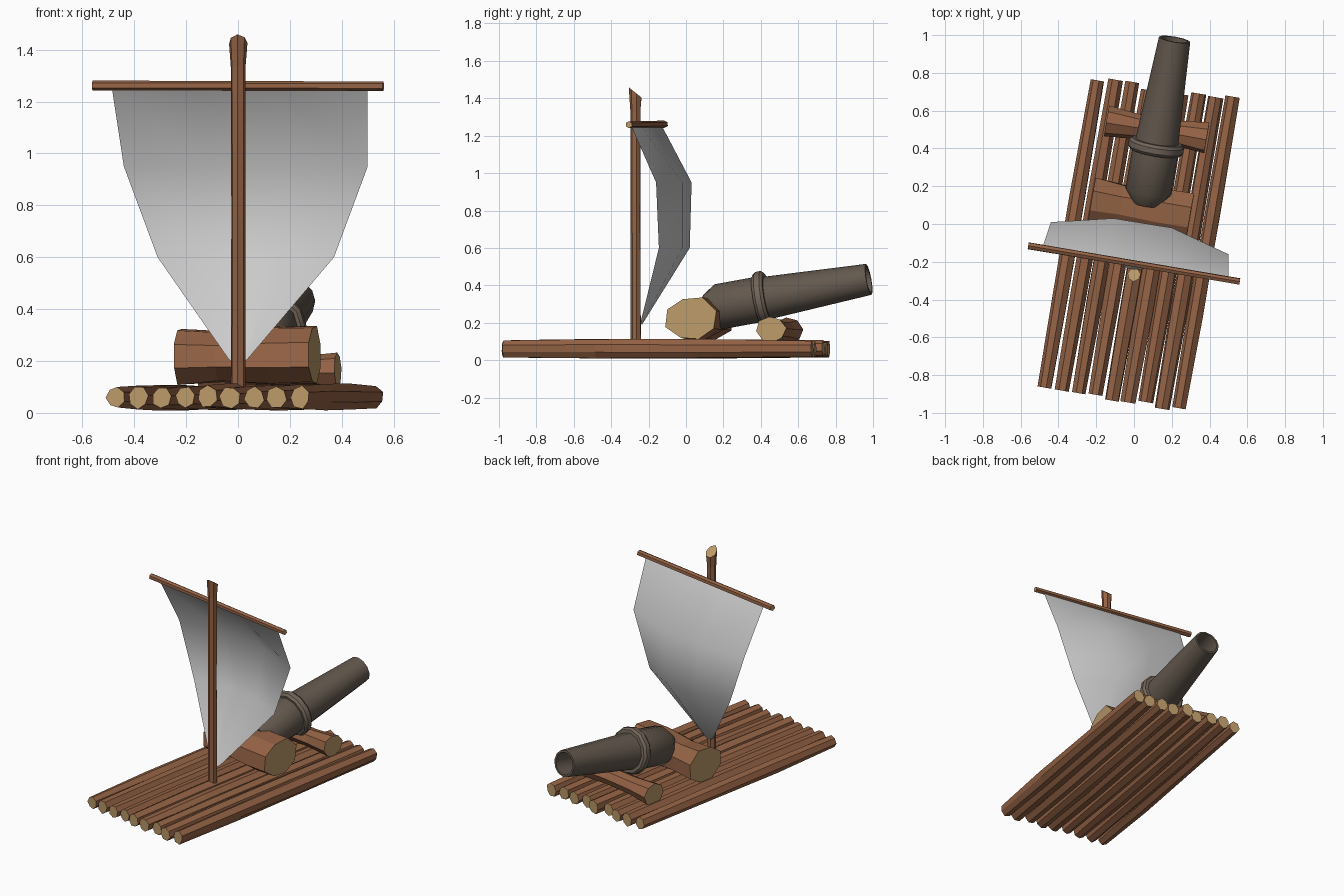
import bpy, bmesh, math, random
from mathutils import Vector

if "Cube" in bpy.data.objects:
    bpy.data.objects.remove(bpy.data.objects["Cube"])

random.seed(7)


def material(name, rgb):
    m = bpy.data.materials.new(name)
    m.diffuse_color = (*rgb, 1)
    m.use_nodes = True
    m.node_tree.nodes["Principled BSDF"].inputs["Base Color"].default_value = m.diffuse_color
    return m


BARK = material("bark", (0.30, 0.125, 0.06))
CUT = material("cut_wood", (0.50, 0.32, 0.14))
IRON = material("iron", (0.125, 0.098, 0.075))

U = Vector((0.985, -0.17, 0))   # across the raft
V = Vector((0.17, 0.985, 0))    # along the raft


def finish(bm, name, mats=()):
    bmesh.ops.recalc_face_normals(bm, faces=bm.faces)
    me = bpy.data.meshes.new(name)
    bm.to_mesh(me)
    bm.free()
    for m in mats:
        me.materials.append(m)
    ob = bpy.data.objects.new(name, me)
    bpy.context.collection.objects.link(ob)
    return ob


def skin(bm, rings):
    n = len(rings[0])
    for a, b in zip(rings, rings[1:]):
        for i in range(n):
            j = (i + 1) % n
            bm.faces.new((a[i], a[j], b[j], b[i]))


def frame(p0, p1):
    d = (p1 - p0).normalized()
    ref = Vector((0, 1, 0)) if abs(d.z) > 0.9 else Vector((0, 0, 1))
    side = d.cross(ref).normalized()
    return d, side, side.cross(d)


def log(name, p0, p1, radii, sides=7, jitter=0.1, wide=1.0, tall=1.0, slant=0.0):
    """Rough hewn log: (t, radius) stations, lighter sawn ends."""
    p0, p1 = Vector(p0), Vector(p1)
    d, side, up = frame(p0, p1)
    bm = bmesh.new()
    phase = random.uniform(0, 6.28)
    base = [1 + random.uniform(-jitter, jitter) for _ in range(sides)]
    rings = []
    for t, r in radii:
        ring = []
        for i in range(sides):
            a = phase + math.tau * i / sides
            k = r * base[i] * (1 + random.uniform(-jitter, jitter) * 0.7)
            off = side * math.cos(a) * k * wide + up * math.sin(a) * k * tall
            if t == 1:
                off += d * off.dot(up) * slant
            ring.append(bm.verts.new(p0.lerp(p1, t) + off))
        rings.append(ring)
    skin(bm, rings)
    for ring in (rings[0], rings[-1]):
        bm.faces.new(ring).material_index = 1
    return finish(bm, name, (BARK, CUT))


def lathe(name, start, d, profile, sides, mats, closed=False):
    """Turned part: (distance, radius) profile around an axis."""
    start = Vector(start)
    d, side, up = frame(start, start + d)
    bm = bmesh.new()
    rings = [[bm.verts.new(start + d * s + (side * math.cos(math.tau * i / sides)
              + up * math.sin(math.tau * i / sides)) * r) for i in range(sides)]
             for s, r in profile]
    if closed:
        skin(bm, rings + rings[:1])
    else:
        skin(bm, rings)
        bm.faces.new(rings[0])
        bm.faces.new(rings[-1])
    return finish(bm, name, mats)


def smooth(ob, angle):
    bpy.ops.object.select_all(action='DESELECT')
    ob.select_set(True)
    bpy.context.view_layer.objects.active = ob
    bpy.ops.object.shade_smooth_by_angle(angle=math.radians(angle))


# Deck of nine logs
for k in range(9):
    u = -0.318 + 0.09 * k
    v0 = -0.93 + random.uniform(-0.012, 0.012)
    v1 = 0.735 + random.uniform(-0.025, 0.02)
    up = Vector((0, 0, 0.06))
    log(f"deck_log_{k + 1}", U * u + V * v0 + up, U * u + V * v1 + up,
        [(0, 0.041), (0.3, 0.047), (0.62, 0.047), (1, 0.041)], 7, 0.09, 0.95, 1.04)

# Two cross logs carrying the cannon, dipped in the middle
log("rear_cradle_log", (-0.225, 0.115, 0.212), (0.295, 0.025, 0.22),
    [(0, 0.125), (0.3, 0.115), (0.7, 0.13), (1, 0.128)], 8, 0.06, 1.1, 0.95)
log("front_cradle_log", (-0.145, 0.545, 0.155), (0.385, 0.455, 0.163),
    [(0, 0.076), (0.3, 0.062), (0.68, 0.06), (1, 0.074)], 8, 0.06, 1.05, 0.95)

# Mast with flared, slanted top, and the yard behind it
log("mast", (0, -0.268, 0.08), (0, -0.27, 1.43),
    [(0, 0.03), (0.5, 0.028), (0.93, 0.029), (1, 0.036)], 7, 0.06, slant=-0.8)
log("yard", (-0.56, -0.115, 1.262), (0.56, -0.305, 1.26),
    [(0, 0.02), (0.5, 0.019), (1, 0.019)], 6, 0.08)

# Billowing sail: rows of four points narrowing to the foot
rows = [
    [(-0.485, -0.125, 1.245), (-0.16, -0.18, 1.245), (0.17, -0.235, 1.245), (0.50, -0.29, 1.245)],
    [(-0.44, 0.01, 0.95), (-0.11, 0.03, 0.95), (0.20, -0.02, 0.95), (0.50, -0.16, 0.95)],
    [(-0.31, -0.02, 0.60), (-0.08, 0.02, 0.60), (0.15, -0.02, 0.60), (0.37, -0.145, 0.60)],
    [(-0.035, -0.236, 0.205), (-0.012, -0.235, 0.19), (0.012, -0.238, 0.19), (0.035, -0.242, 0.205)],
]
bm = bmesh.new()
grid = [[bm.verts.new(p) for p in row] for row in rows]
for a, b in zip(grid, grid[1:]):
    for i in range(3):
        bm.faces.new((a[i], a[i + 1], b[i + 1], b[i]))
smooth(finish(bm, "sail"), 60)

# Cannon barrel (muzzle to breech, hollow bore) and its reinforcing band
muzzle = Vector((0.215, 0.977, 0.432))
axis = -Vector((0.168, 0.97, 0.177))
barrel = lathe("cannon_barrel", muzzle, axis,
               [(0.32, 0.072), (0, 0.071), (0, 0.084), (0.55, 0.114), (0.61, 0.122),
                (0.83, 0.122), (0.90, 0.075)], 12, (IRON,))
smooth(barrel, 35)
band = lathe("cannon_band", muzzle, axis,
             [(0.555, 0.10), (0.555, 0.136), (0.57, 0.148), (0.60, 0.148), (0.615, 0.136),
              (0.615, 0.10)], 12, (material("iron_band", (0.17, 0.13, 0.10)),), closed=True)
smooth(band, 35)
